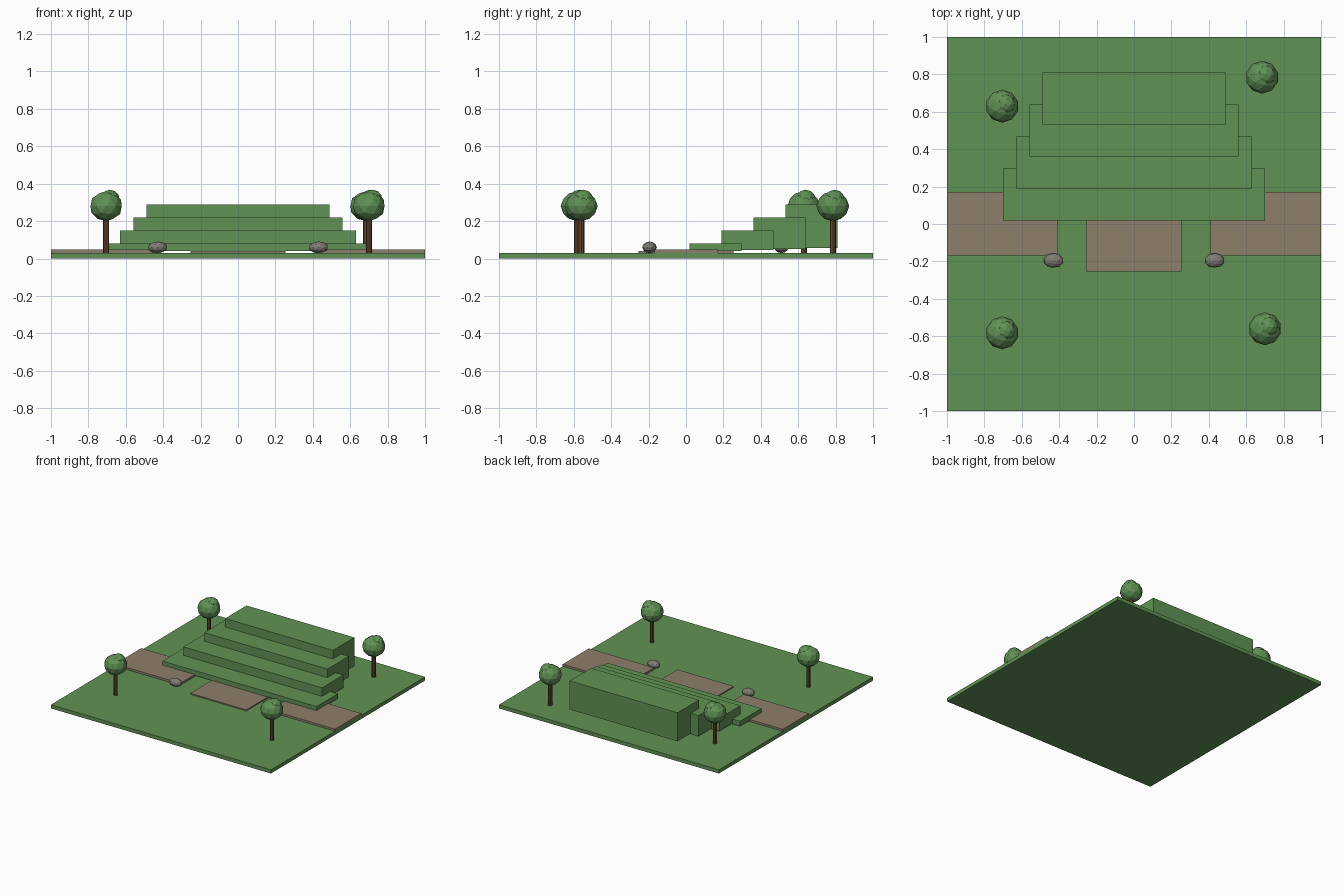
import bpy

cube = bpy.data.objects.get("Cube")
if cube:
    bpy.data.objects.remove(cube, do_unlink=True)


def material(name, r, g, b):
    mat = bpy.data.materials.new(name)
    mat.use_nodes = True
    mat.diffuse_color = (r, g, b, 1)
    mat.node_tree.nodes["Principled BSDF"].inputs["Base Color"].default_value = (r, g, b, 1)
    return mat


grass = material("grass green", 0.12, 0.29, 0.09)
leaf = material("leaf green", 0.115, 0.28, 0.09)
earth = material("path brown", 0.27, 0.215, 0.145)
bark = material("bark brown", 0.13, 0.06, 0.028)
rock = material("stone grey", 0.21, 0.20, 0.17)


def finish(name, mat):
    obj = bpy.context.object
    obj.name = obj.data.name = name
    obj.data.materials.append(mat)
    return obj


def box(name, mat, x0, x1, y0, y1, z0, z1):
    bpy.ops.mesh.primitive_cube_add(
        size=1, location=((x0 + x1) / 2, (y0 + y1) / 2, (z0 + z1) / 2))
    finish(name, mat).scale = (x1 - x0, y1 - y0, z1 - z0)


def ball(name, mat, center, radii):
    bpy.ops.mesh.primitive_ico_sphere_add(subdivisions=2, radius=1, location=center)
    finish(name, mat).scale = radii


# Lawn slab
GROUND = 0.03
box("lawn", grass, -1, 1, -1, 1, 0, GROUND)

# Stepped terraces, each narrower, taller and further back
for i in range(4):
    half = 0.70 - 0.07 * i
    front = 0.02 + 0.171 * i
    box(f"terrace_{i + 1}", grass, -half, half, front, front + 0.277,
        0.04 + 0.005 * i, 0.08 + 0.07 * i)

# Paths
box("center_path", earth, -0.255, 0.255, -0.255, 0.255, GROUND, 0.039)
box("right_path", earth, -1, -0.408, -0.168, 0.172, GROUND, 0.047)
box("left_path", earth, 0.408, 1, -0.168, 0.172, GROUND, 0.047)

# Stones
for name, x, y in (("right_stone", -0.43, -0.195), ("left_stone", 0.43, -0.195),
                   ("back_stone", 0, 0.51)):
    ball(name, rock, (x, y, 0.06), (0.053, 0.039, 0.031))

# Trees: trunk, crown and a smaller offset top
trees = (("back_right", -0.705, 0.63), ("back_left", 0.685, 0.785),
         ("front_right", -0.705, -0.582), ("front_left", 0.70, -0.56))
for name, x, y in trees:
    bpy.ops.mesh.primitive_cylinder_add(
        vertices=8, radius=0.016, depth=0.22, location=(x, y, GROUND + 0.11))
    finish(name + "_trunk", bark)
    ball(name + "_crown", leaf, (x, y, 0.28), (0.088, 0.088, 0.08))
    ball(name + "_crown_top", leaf, (x + 0.018, y + 0.01, 0.315), (0.055, 0.055, 0.053))
